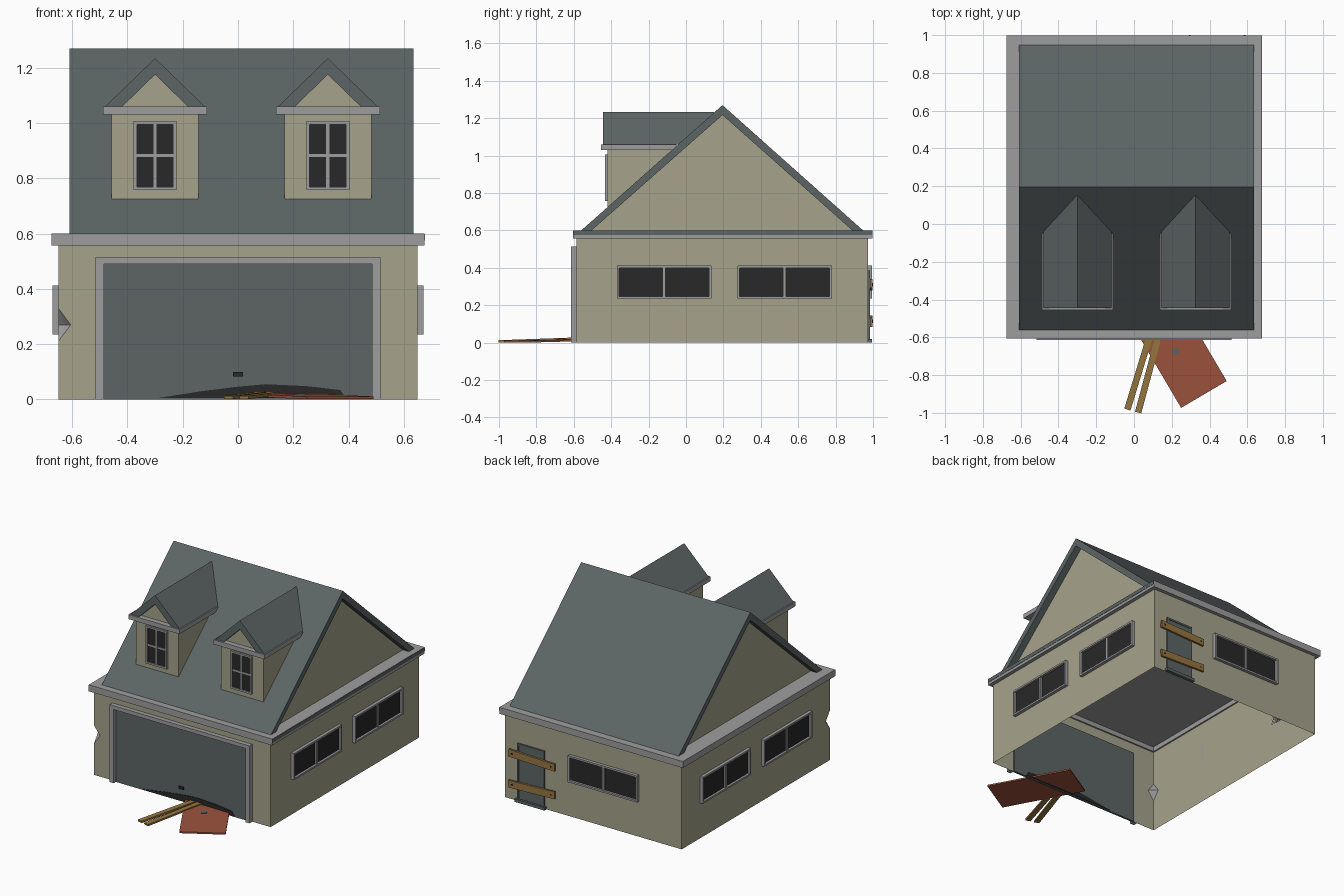
import bpy, bmesh, math
from mathutils import Matrix, Vector

if "Cube" in bpy.data.objects:
    bpy.data.objects.remove(bpy.data.objects["Cube"])


def mat(name, hexcol):
    m = bpy.data.materials.new(name)
    rgb = [((hexcol >> s) & 255) / 255 for s in (16, 8, 0)]
    lin = [c / 12.92 if c <= 0.04045 else ((c + 0.055) / 1.055) ** 2.4 for c in rgb]
    m.diffuse_color = (*lin, 1)
    m.use_nodes = True
    m.node_tree.nodes["Principled BSDF"].inputs["Base Color"].default_value = m.diffuse_color
    return m


WALL = mat("beige_wall", 0xA6A38B)
TRIM = mat("grey_trim", 0x9E9E9E)
ROOF = mat("slate_roof", 0x5D6565)
DOOR = mat("door_grey", 0x5D6464)
DARK = mat("dark_glass", 0x282828)
WOOD = mat("plank_wood", 0x967540)
RED = mat("red_panel", 0x9C523C)


def finish(name, bm, material, matrix=Matrix()):
    bmesh.ops.recalc_face_normals(bm, faces=bm.faces)
    bm.transform(matrix)
    me = bpy.data.meshes.new(name)
    bm.to_mesh(me)
    bm.free()
    me.materials.append(material)
    ob = bpy.data.objects.new(name, me)
    bpy.context.collection.objects.link(ob)
    return ob


def boxes(name, material, specs, matrix=Matrix()):
    """Each spec is (x0, x1, y0, y1, z0, z1)."""
    bm = bmesh.new()
    for x0, x1, y0, y1, z0, z1 in specs:
        size = Matrix.Diagonal((x1 - x0, y1 - y0, z1 - z0, 1))
        mid = Matrix.Translation(((x0 + x1) / 2, (y0 + y1) / 2, (z0 + z1) / 2))
        bmesh.ops.create_cube(bm, size=1, matrix=mid @ size)
    return finish(name, bm, material, matrix)


def prism(name, material, pts, axis, a, b):
    """Extrude a (y,z) profile along x, or an (x,z) profile along y."""
    bm = bmesh.new()
    put = (lambda p, t: (t, p[0], p[1])) if axis == "x" else (lambda p, t: (p[0], t, p[1]))
    f = bm.faces.new([bm.verts.new(put(p, a)) for p in pts])
    r = bmesh.ops.extrude_face_region(bm, geom=[f])
    d = Vector(put((0, 0), b - a))
    bmesh.ops.translate(bm, vec=d, verts=[v for v in r["geom"] if isinstance(v, bmesh.types.BMVert)])
    return finish(name, bm, material)


def window(name, loc, angle, w, h, depth, border, bar, rows):
    """Framed window facing -y locally, base centre at loc, turned about z."""
    m = Matrix.Translation(loc) @ Matrix.Rotation(math.radians(angle), 4, "Z")
    x, b = w / 2, border
    frame = [(-x, x, -depth, 0, 0, b), (-x, x, -depth, 0, h - b, h),
             (-x, -x + b, -depth, 0, b, h - b), (x - b, x, -depth, 0, b, h - b),
             (-bar / 2, bar / 2, -depth * 0.7, 0, b, h - b)]
    if rows == 2:
        frame.append((-x + b, x - b, -depth * 0.68, 0, h / 2 - bar / 2, h / 2 + bar / 2))
    boxes(name + "_frame", TRIM, frame, m)
    boxes(name + "_glass", DARK, [(-x + b, x - b, -0.006, 0, b, h - b)], m)


# Wall sheets, with a dented front left corner
X, YF, YB, H = 0.65, -0.585, 0.973, 0.57
bm = bmesh.new()
V = lambda *c: bm.verts.new(c)
fl0, fl1, fr0, fr1 = V(-X, YF, 0), V(-X, YF, H), V(X, YF, 0), V(X, YF, H)
bl0, bl1, br0, br1 = V(-X, YB, 0), V(-X, YB, H), V(X, YB, 0), V(X, YB, H)
top, bot = V(-X, YF, 0.33), V(-X, YF, 0.21)
fpt, lpt, mid = V(-0.605, YF, 0.27), V(-X, -0.54, 0.27), V(-0.625, -0.56, 0.27)
for f in ((fl0, fr0, fr1, fl1, top, fpt, bot), (fl0, bl0, bl1, fl1, top, lpt, bot),
          (bl0, br0, br1, bl1), (br0, fr0, fr1, br1)):
    bm.faces.new(f)
for f in ((top, fpt, mid), (top, mid, lpt), (bot, fpt, mid), (bot, mid, lpt)):
    bm.faces.new(f).material_index = 1
walls = finish("walls", bm, WALL)
walls.data.materials.append(TRIM)

# Eave trim ring, deck and ceiling
E0, E1 = 0.557, 0.6
boxes("eave_trim", TRIM, [(-0.675, 0.675, -0.605, YF + 0.01, E0, E1),
                          (-0.675, 0.675, YB - 0.01, 0.997, E0, E1),
                          (-0.675, -0.64, YF + 0.01, YB - 0.01, E0, E1),
                          (0.64, 0.675, YF + 0.01, YB - 0.01, E0, E1),
                          (-0.64, 0.64, YF + 0.01, YB - 0.01, 0.588, E1)])
boxes("eave_side_strip", ROOF, [(0.674, 0.677, -0.605, 0.997, 0.575, 0.599)])

# Main roof and gable walls
prism("main_roof", ROOF, [(-0.56, 0.6), (0.195, 1.27), (0.947, 0.6), (0.89, 0.6),
                          (0.195, 1.217), (-0.505, 0.6)], "x", -0.61, 0.635)
for side, x in (("left", -0.565), ("right", 0.585)):
    prism(side + "_gable", WALL, [(-0.51, 0.6), (0.195, 1.22), (0.895, 0.6)], "x", x, x + 0.005)

# Dormers
for side, cx in (("left", -0.30), ("right", 0.325)):
    n = side + "_dormer"
    prism(n + "_wall", WALL, [(-0.42, 0.722), (-0.42, 1.04), (-0.06, 1.04)], "x", cx - 0.157, cx + 0.157)
    boxes(n + "_trim", TRIM, [(cx - 0.188, cx + 0.188, -0.455, -0.05, 1.03, 1.06)])
    prism(n + "_gable", WALL, [(cx - 0.13, 1.06), (cx, 1.185), (cx + 0.13, 1.06)], "y", -0.42, -0.41)
    prism(n + "_roof", ROOF, [(cx - 0.18, 1.06), (cx, 1.234), (cx + 0.18, 1.06), (cx + 0.118, 1.06),
                              (cx, 1.175), (cx - 0.118, 1.06)], "y", -0.445, 0.15)
    window(n + "_window", (cx, -0.42, 0.757), 0, 0.155, 0.25, 0.013, 0.012, 0.012, 2)

# Side and back windows
for i, y in enumerate((-0.117, 0.527)):
    for side, s in (("left", -1), ("right", 1)):
        window(f"{side}_window_{i + 1}", (s * X, y, 0.235), 90 * s, 0.505, 0.177, 0.021, 0.012, 0.016, 1)
window("back_window", (-0.08, YB, 0.235), 180, 0.51, 0.177, 0.021, 0.012, 0.016, 1)

# Garage door with surround, handle and broken gap at the floor
boxes("garage_frame", TRIM, [(-0.515, -0.485, -0.615, YF, 0, 0.515), (0.485, 0.515, -0.615, YF, 0, 0.515),
                             (-0.485, 0.485, -0.615, YF, 0.49, 0.515)])
boxes("garage_door", DOOR, [(-0.485, 0.485, -0.592, -0.578, 0, 0.49)])
boxes("garage_handle", DARK, [(-0.018, 0.018, -0.6, -0.59, 0.083, 0.1)])
prism("broken_gap", DARK, [(-0.29, 0.005), (-0.13, 0.03), (0.0, 0.046), (0.1, 0.055), (0.25, 0.048),
                           (0.37, 0.034), (0.39, 0.005)], "y", -0.595, -0.575)

# Back door nailed shut
boxes("back_door", DOOR, [(0.365, 0.545, YB, YB + 0.008, 0.02, 0.375)])
boxes("back_door_frame", DOOR, [(0.355, 0.367, YB, YB + 0.012, 0, 0.387), (0.543, 0.555, YB, YB + 0.012, 0, 0.387),
                                (0.367, 0.543, YB, YB + 0.012, 0.375, 0.387)])
boxes("back_step", DOOR, [(0.345, 0.565, YB, 0.995, 0, 0.02)])
for i, (z, tilt) in enumerate(((0.31, -2), (0.115, 2))):
    m = Matrix.Translation((0.44, YB + 0.012, z)) @ Matrix.Rotation(math.radians(tilt), 4, "Y")
    boxes(f"door_board_{i + 1}", WOOD, [(-0.17, 0.17, 0, 0.013, -0.024, 0.024)], m)
    boxes(f"board_nails_{i + 1}", DARK, [(x - 0.005, x + 0.005, 0.012, 0.015, -0.005, 0.005)
                                         for x in (-0.145, 0.145)], m)

# Fallen panel and loose planks in front of the garage
m = (Matrix.Translation((0.232, -0.668, 0.012)) @ Matrix.Rotation(math.radians(30.5), 4, "Z")
     @ Matrix.Rotation(math.radians(1.3), 4, "X"))
boxes("fallen_panel", RED, [(-0.14, 0.14, -0.272, 0.272, -0.005, 0.005)], m)
boxes("panel_knob", DOOR, [(-0.03, 0.005, -0.015, 0.015, 0.004, 0.009)], m)
for i, (x, y, ang) in enumerate(((-0.035, -0.982, -17), (0.022, -0.998, -15))):
    m = (Matrix.Translation((x, y, 0.007)) @ Matrix.Rotation(math.radians(ang), 4, "Z")
         @ Matrix.Rotation(math.radians(2), 4, "X"))
    boxes(f"loose_plank_{i + 1}", WOOD, [(-0.017, 0.017, 0, 0.5, -0.006, 0.006)], m)
